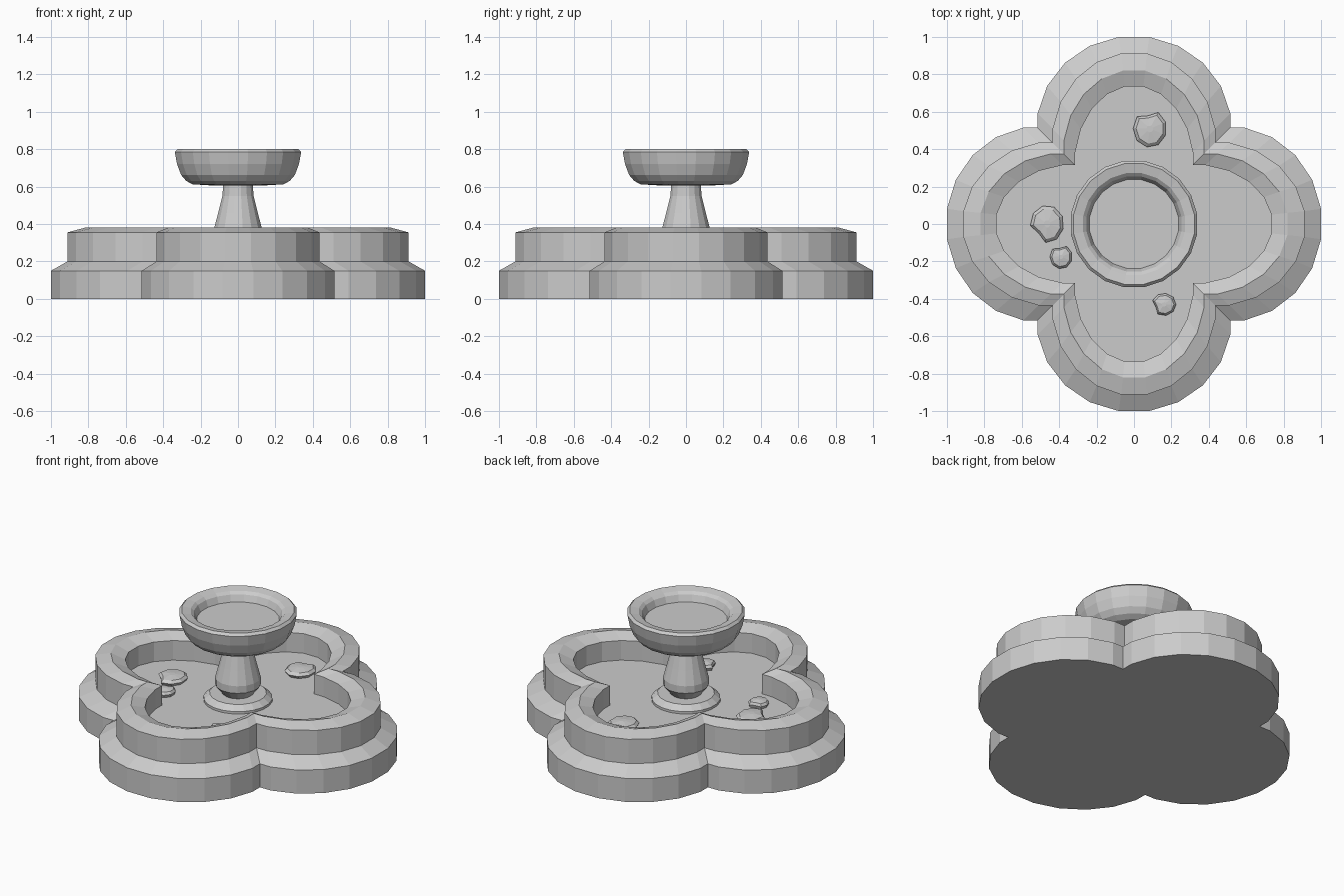
import bpy, bmesh
from math import sin, cos, pi, radians

if "Cube" in bpy.data.objects:
    bpy.data.objects.remove(bpy.data.objects["Cube"])


def finish(bm, name):
    bmesh.ops.recalc_face_normals(bm, faces=bm.faces)
    mesh = bpy.data.meshes.new(name)
    bm.to_mesh(mesh)
    bm.free()
    ob = bpy.data.objects.new(name, mesh)
    bpy.context.collection.objects.link(ob)
    return ob


def loft(name, rings):
    """Skin equal-length closed rings and cap both ends."""
    bm = bmesh.new()
    vr = [[bm.verts.new(p) for p in ring] for ring in rings]
    n = len(vr[0])
    for a, b in zip(vr, vr[1:]):
        for i in range(n):
            j = (i + 1) % n
            bm.faces.new((a[i], a[j], b[j], b[i]))
    bm.faces.new(vr[0][::-1])
    bm.faces.new(vr[-1])
    return finish(bm, name)


def quatrefoil(extent, notch, z):
    """Four rounded lobes meeting at inward corners."""
    pts = []
    k = cos(radians(9))
    for lobe in range(4):
        c, s = cos(lobe * pi / 2), sin(lobe * pi / 2)
        local = [(notch, -notch)]
        for i in range(10):
            t = radians(-81 + 18 * i)
            local.append((notch + (extent - notch) * cos(t) / k, notch * sin(t) / k))
        pts += [(u * c - v * s, u * s + v * c, z) for u, v in local]
    return pts


def turned(name, profile, sides):
    return loft(name, [[(r * cos(2 * pi * (i + .5) / sides),
                         r * sin(2 * pi * (i + .5) / sides), z)
                        for i in range(sides)] for r, z in profile])


# Stepped basin with rim, inner wall and water surface
loft("basin", [quatrefoil(*p) for p in (
    (1, .515, 0), (1, .515, .15), (.912, .435, .20), (.912, .435, .355),
    (.82, .375, .38), (.735, .315, .35), (.735, .315, .225))])

# Foot, pedestal and upper bowl
turned("pedestal_foot", [(.20, .215), (.20, .24), (.165, .27)], 20)
turned("pedestal", [(.085, .265), (.132, .325), (.132, .37), (.108, .46),
                    (.085, .55), (.08, .62)], 16)
turned("bowl", [(.12, .605), (.245, .612), (.28, .63), (.308, .662), (.33, .72),
                (.342, .785), (.327, .80), (.275, .79), (.257, .775), (.24, .735)], 20)


def lily_pad(name, x, y, rx, ry, notch_deg):
    """Thin floating pad with a bevelled edge, a notch and a raised middle."""
    def ring(f, z):
        pts = []
        for i in range(9):
            t = 2 * pi * i / 9 + radians(notch_deg)
            r = f * (.7 if i == 0 else 1)
            pts.append((x + rx * r * cos(t), y + ry * r * sin(t), z))
        return pts
    loft(name, [ring(.85, .22), ring(1, .243), ring(.82, .258), ring(.2, .265)])


# Floating pads
for i, p in enumerate(((.085, .51, .09, .10, 100), (-.465, 0, .09, .10, 225),
                       (-.39, -.175, .06, .065, 100), (.16, -.43, .065, .06, 200))):
    lily_pad(f"lily_pad_{i + 1}", *p)
